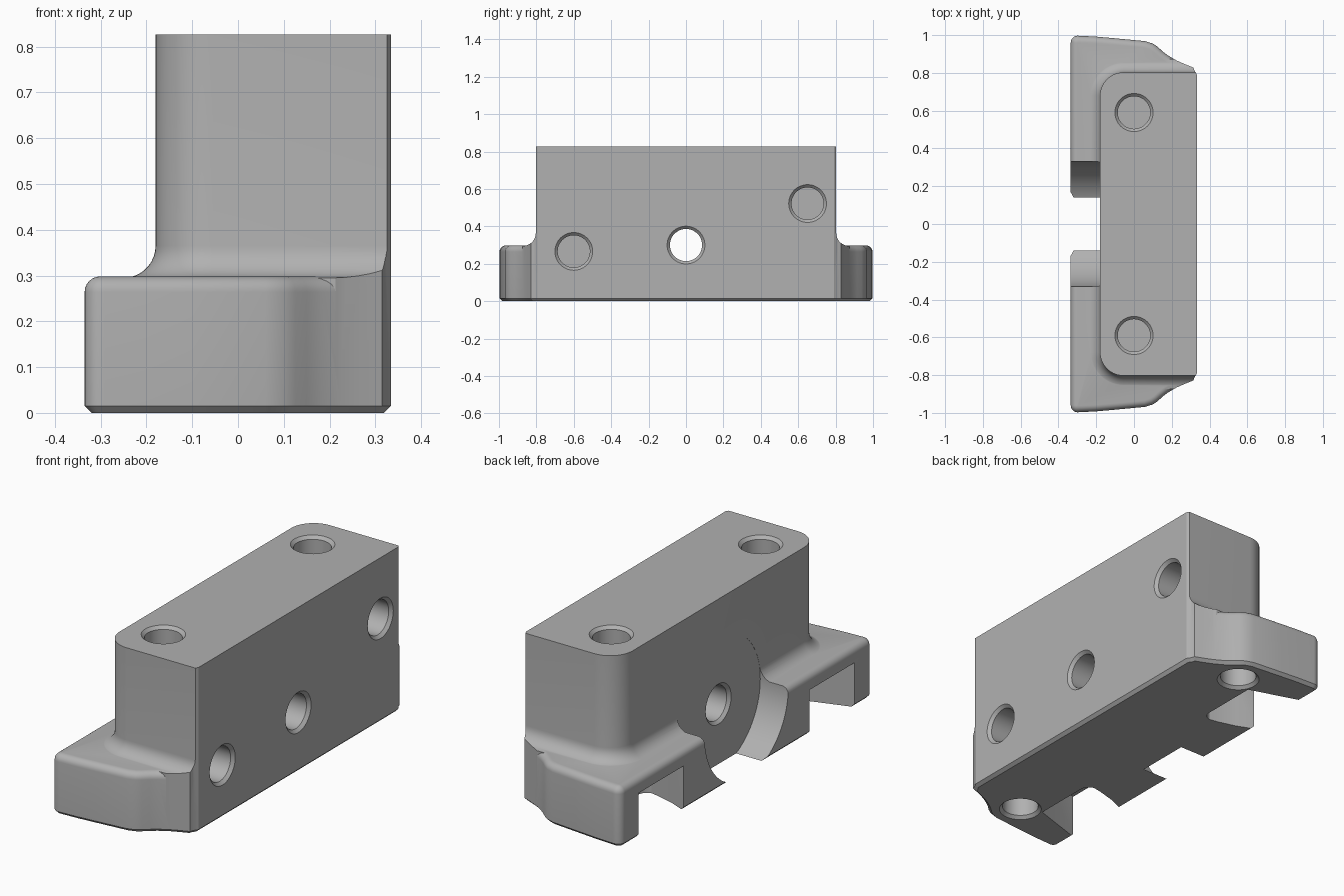
import bpy, bmesh, math
from mathutils import Vector, Matrix

if "Cube" in bpy.data.objects:
    bpy.data.objects.remove(bpy.data.objects["Cube"], do_unlink=True)

grey = bpy.data.materials.new("machined grey")
grey.use_nodes = True
colour = (0.44, 0.44, 0.44, 1)
grey.diffuse_color = colour
grey.node_tree.nodes["Principled BSDF"].inputs["Base Color"].default_value = colour


def offset(points, d):
    """Move a counter-clockwise outline outwards by d."""
    out = []
    for i, p in enumerate(points):
        a, b = Vector(points[i - 1]), Vector(points[(i + 1) % len(points)])
        p = Vector(p)
        e, f = (p - a).normalized(), (b - p).normalized()
        n, m = Vector((e.y, -e.x)), Vector((f.y, -f.x))
        out.append(p + (n + m) * d / (1 + n.dot(m)))
    return out


def loft(name, outline, levels, matrix=Matrix()):
    """Solid through copies of an outline, one per (offset, height)."""
    bm = bmesh.new()
    rings = [[bm.verts.new((*p, z)) for p in offset(outline, d)] for d, z in levels]
    for lo, hi in zip(rings, rings[1:]):
        for i in range(len(lo)):
            bm.faces.new((lo[i - 1], lo[i], hi[i], hi[i - 1]))
    bm.faces.new(rings[0][::-1])
    bm.faces.new(rings[-1])
    bm.transform(matrix)
    bmesh.ops.recalc_face_normals(bm, faces=bm.faces)
    mesh = bpy.data.meshes.new(name)
    bm.to_mesh(mesh)
    bm.free()
    mesh.materials.append(grey)
    ob = bpy.data.objects.new(name, mesh)
    bpy.context.collection.objects.link(ob)
    return ob


def combine(target, tool, operation):
    """Apply a boolean and drop the tool."""
    mod = target.modifiers.new("cut", "BOOLEAN")
    mod.operation, mod.solver, mod.object = operation, "EXACT", tool
    bpy.context.view_layer.objects.active = target
    bpy.ops.object.modifier_apply(modifier=mod.name)
    bpy.data.objects.remove(tool, do_unlink=True)


def arc(cx, cy, r, start, end, n):
    angles = [math.radians(start + (end - start) * i / n) for i in range(n + 1)]
    return [(cx + r * math.cos(a), cy + r * math.sin(a)) for a in angles]


def mirrored(half):
    """Complete a +y half outline with its -y reflection."""
    return half + [(x, -y) for x, y in reversed(half)]


def circle(r, n=48):
    return arc(0, 0, r, 0, 360, n)[:-1]


# Outlines in plan
foot = [(.334, .79), (.321, .81), (.315, .828), (.27, .846), (.225, .866),
        (.18, .892), (.15, .915), (.125, .938), (.1, .955), (.06, .968),
        (-.1, .983), (-.2, .992)] + arc(-.298, .96, .037, 80, 180, 8)
foot = mirrored(foot)
body_outline = mirrored([(.4, .803)] + arc(-.055, .678, .125, 90, 180, 14))

# Upper body, flaring into the foot with a concave fillet
fillet = [(.07 - .07 * math.cos(math.radians(a)), .365 - .07 * math.sin(math.radians(a)))
          for a in range(90, -1, -10)]
bracket = loft("bracket", body_outline, [(.07, .1)] + fillet + [(0, .826)])
combine(bracket, loft("clip", foot, [(0, -.5), (0, 1.5)]), "INTERSECT")

# Foot with chamfered bottom and rounded top edge
rounding = [(-.034 + .034 * math.cos(math.radians(a)), .264 + .034 * math.sin(math.radians(a)))
            for a in range(0, 91, 15)]
combine(bracket, loft("foot", foot, [(-.015, 0), (0, .015)] + rounding), "UNION")

# Round clearance around the central hole
facing_x = Matrix.Rotation(math.radians(90), 4, "Y")
combine(bracket, loft("clearance", circle(.331, 96), [(0, 0), (0, .4)],
                      Matrix.Translation((-.5795, 0, .3)) @ facing_x), "DIFFERENCE")

# Side notches under the foot
notch = ([(-.5, .87), (-.5, .5), (-.334, .5)] + [(-.25, .465), (-.16, .44)]
         + arc(-.12, .48, .05, -80, 0, 6) + [(-.07, .77), (-.334, .855)])
for side in (1, -1):
    outline = notch if side > 0 else [(x, -y) for x, y in reversed(notch)]
    combine(bracket, loft("notch", outline, [(0, -.2), (0, .222)]), "DIFFERENCE")


def hole(position, inward, depth, r=.086):
    """Flat-bottomed hole with a countersunk rim."""
    turn = Vector(inward).to_track_quat("Z", "Y").to_matrix().to_4x4()
    levels = [(.03, -.015), (0, .015), (0, depth)]
    combine(bracket, loft("hole", circle(r), levels,
                          Matrix.Translation(position) @ turn), "DIFFERENCE")


# Holes on the top, underside and flat face
for side in (1, -1):
    hole((0, side * .59, .826), (0, 0, -1), .25)
    hole((.03, side * .815, 0), (0, 0, 1), .16)
hole((.334, -.6, .266), (-1, 0, 0), .22)
hole((.334, .65, .522), (-1, 0, 0), .22)
hole((.334, 0, .3), (-1, 0, 0), .3)
hole((-.18, 0, .3), (1, 0, 0), .3)

bpy.ops.object.select_all(action="DESELECT")
bracket.select_set(True)
bpy.context.view_layer.objects.active = bracket
bpy.ops.object.shade_smooth_by_angle(angle=math.radians(25))
